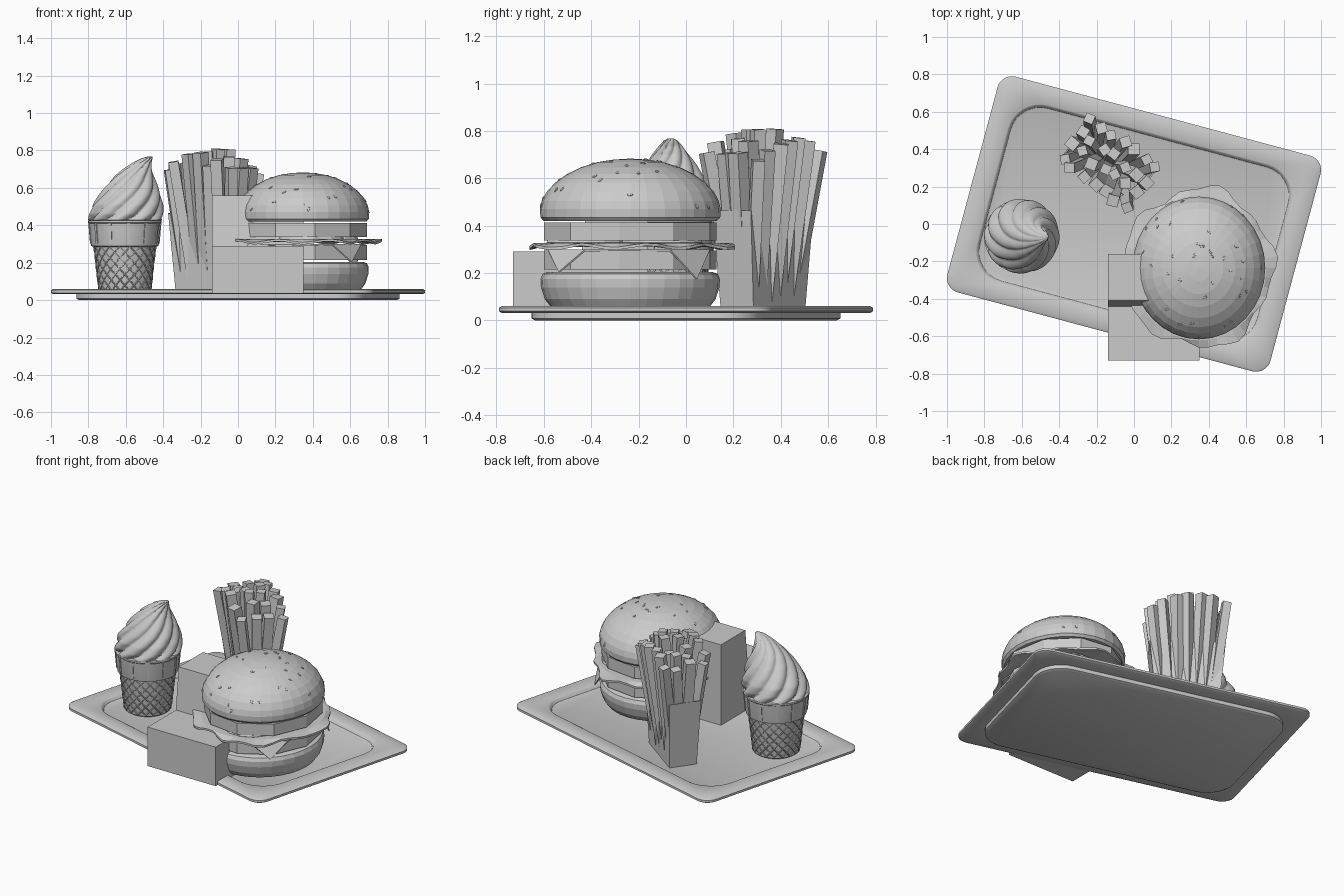
import bpy, bmesh, math, random
from math import sin, cos, pi, radians
from mathutils import Matrix, Vector

if "Cube" in bpy.data.objects:
    bpy.data.objects.remove(bpy.data.objects["Cube"])

random.seed(4)


def make(name, bm, smooth=None):
    bmesh.ops.recalc_face_normals(bm, faces=bm.faces)
    me = bpy.data.meshes.new(name)
    bm.to_mesh(me)
    bm.free()
    ob = bpy.data.objects.new(name, me)
    bpy.context.collection.objects.link(ob)
    if smooth:
        bpy.ops.object.select_all(action='DESELECT')
        ob.select_set(True)
        bpy.context.view_layer.objects.active = ob
        bpy.ops.object.shade_smooth_by_angle(angle=radians(smooth))
    return ob


def loft(name, rings, smooth=None):
    """Skin a stack of equal-length closed rings and cap both ends."""
    bm = bmesh.new()
    vs = [[bm.verts.new(p) for p in r] for r in rings]
    n = len(vs[0])
    for a, b in zip(vs, vs[1:]):
        for i in range(n):
            j = (i + 1) % n
            bm.faces.new((a[i], a[j], b[j], b[i]))
    bm.faces.new(vs[0])
    bm.faces.new(vs[-1])
    return make(name, bm, smooth)


def ring(c, rx, ry, z, n, phase=0.0):
    return [(c[0] + rx * cos(2 * pi * i / n + phase),
             c[1] + ry * sin(2 * pi * i / n + phase), z) for i in range(n)]


def lathe(name, c, profile, n, ky=1.0, phase=0.0, smooth=None):
    return loft(name, [ring(c, r, r * ky, z, n, phase) for r, z in profile], smooth)


def add_box(bm, matrix, size):
    bmesh.ops.create_cube(bm, size=1, matrix=matrix @ Matrix.Diagonal((*size, 1)))


# ---- tray: rounded rectangles, turned 15 degrees
def rounded(hx, hy, r, z, k=8):
    m = Matrix.Rotation(radians(-15), 3, 'Z')
    pts = []
    for q, (sx, sy) in enumerate(((1, 1), (-1, 1), (-1, -1), (1, -1))):
        for i in range(k + 1):
            a = (q + i / k) * pi / 2
            pts.append(m @ Vector((sx * (hx - r) + r * cos(a), sy * (hy - r) + r * sin(a), z)))
    return pts


loft("tray", [rounded(*p) for p in (
    (.785, .485, .155, 0), (.80, .50, .17, .008), (.80, .50, .17, .032),
    (.882, .585, .068, .032), (.894, .597, .08, .039), (.894, .597, .08, .053),
    (.882, .585, .068, .06), (.785, .495, .18, .06), (.778, .488, .173, .056),
    (.768, .478, .163, .04), (.758, .468, .153, .036))], 35)

# ---- burger
C = (.347, -.235)
KY = 1.075
lathe("bottom_bun", C, [(.27, .036), (.31, .055), (.335, .09), (.35, .14),
                        (.352, .175), (.343, .197), (.32, .205)], 32, KY)
for nm, z0, z1 in (("lower_patty", .215, .295), ("upper_patty", .338, .413)):
    lathe(nm, C, [(.345, z0), (.345, z1)], 10, KY, radians(-7))
top = [(.34, .42), (.353, .435), (.355, .47), (.347, .505), (.327, .545), (.295, .582),
       (.25, .617), (.195, .646), (.13, .668), (.065, .679), (.005, .683)]
lathe("top_bun", C, top, 32, KY)

# sesame seeds lying on the bun
bm = bmesh.new()
for k in range(38):
    t = random.uniform(2, 9)
    i = int(t)
    p, q = Vector(top[i]), Vector(top[i + 1])
    r, z = p.lerp(q, t - i)
    a = k * 2.4
    d = q - p
    normal = Vector((-d.y * -1 * cos(a), d.y * sin(a), -d.x)).normalized()
    m = (Matrix.Translation((C[0] + r * cos(a), C[1] + r * KY * sin(a), z))
         @ normal.to_track_quat('Z', 'Y').to_matrix().to_4x4()
         @ Matrix.Rotation(random.uniform(0, pi), 4, 'Z')
         @ Matrix.Diagonal((.014, .008, .005, 1)))
    bmesh.ops.create_icosphere(bm, subdivisions=1, radius=1, matrix=m)
make("sesame_seeds", bm)

# cheese slice with four folded corners
bm = bmesh.new()
outer, tips = [], []
for k in range(4):
    a = radians(43 + 90 * k)
    for s in (-1, 1):
        outer.append(bm.verts.new((C[0] + .36 * cos(a + s * .3),
                                   C[1] + .36 * KY * sin(a + s * .3), .299)))
    tips.append(bm.verts.new((C[0] + .385 * cos(a), C[1] + .385 * KY * sin(a),
                              (.175, .20, .19, .205)[k])))
bm.faces.new(outer)
for k in range(4):
    bm.faces.new((outer[2 * k], tips[k], outer[2 * k + 1]))
cheese = make("cheese_slice", bm)
cheese.modifiers.new("thickness", 'SOLIDIFY').thickness = .008

# frilly lettuce leaf
N = 48


def frill(f, dz):
    pts = []
    for i in range(N):
        a = 2 * pi * i / N
        r = .36 + f * (.035 + .02 * sin(5 * a + 1) + .012 * sin(11 * a))
        z = .319 + dz + f * (.009 * sin(9 * a) - .007)
        pts.append((C[0] + r * cos(a), C[1] + r * KY * sin(a), z))
    return pts


loft("lettuce", [frill(0, -.008), frill(1, -.006), frill(1, .006), frill(0, .008)])

# tomato slices
for k in range(3):
    a = radians(-75 + 120 * k)
    lathe("tomato_slice_%d" % (k + 1), (C[0] + .17 * cos(a), C[1] + .19 * sin(a)),
          [(.17, .318), (.175, .328), (.17, .338)], 14)

# ---- stepped carton beside the burger
bm = bmesh.new()
add_box(bm, Matrix.Translation((.105, -.585, .163)), (.49, .29, .254))
make("low_box", bm)
loft("tall_box", [[(-.14, y0, z), (.35, y0, z), (.35, -.16, z), (-.14, -.16, z)]
                  for y0, z in ((-.44, .036), (-.44, .29), (-.41, .56))])

# ---- fries: flared open carton and a bundle of sticks
F = Matrix.Translation((-.133, .325, 0)) @ Matrix.Rotation(radians(-36), 4, 'Z')


def rect(hu, hv, z, dip=0):
    pts = [(-hu, -hv, z), (0, -hv, z - dip), (hu, -hv, z), (hu, hv, z), (0, hv, z), (-hu, hv, z)]
    return [F @ Vector(p) for p in pts]


loft("fries_carton", [rect(.185, .085, .036), rect(.225, .10, .465, .04),
                      rect(.217, .092, .463, .04), rect(.182, .078, .06)])

bm = bmesh.new()
for i in range(7):
    for j in range(4):
        u, v = (i - 3) / 3, (j - 1.5) / 1.5
        base = F @ Vector((u * .145, v * .045, .08))
        tip = F @ Vector((u * .215 + random.uniform(-.015, .015),
                          v * .135 + random.uniform(-.015, .015),
                          .785 - .07 * u * u - .03 * v * v + random.uniform(-.05, .035)))
        d = tip - base
        m = (Matrix.Translation((base + tip) / 2) @ d.to_track_quat('Z', 'Y').to_matrix().to_4x4()
             @ Matrix.Rotation(random.uniform(0, pi), 4, 'Z'))
        w = random.uniform(.05, .062)
        add_box(bm, m, (w, w, d.length))
make("fries", bm)

# ---- ice cream cone
I = (-.605, -.065)
lathe("wafer_cone", I, [(.125, .036), (.138, .045), (.166, .285), (.18, .29), (.183, .305),
                        (.192, .41), (.197, .415), (.197, .425), (.17, .43)], 32, smooth=30)

# waffle lattice: crossing helical ridges
cu = bpy.data.curves.new("waffle_lattice", 'CURVE')
cu.dimensions = '3D'
cu.bevel_depth = .004
cu.bevel_resolution = 0
for k in range(18):
    for s in (-1, 1):
        sp = cu.splines.new('POLY')
        sp.points.add(12)
        for i, p in enumerate(sp.points):
            t = i / 12
            a = 2 * pi * k / 18 + s * t * 1.4
            r = .139 + .027 * t
            p.co = (I[0] + r * cos(a), I[1] + r * sin(a), .05 + .235 * t, 1)
bpy.context.collection.objects.link(bpy.data.objects.new("waffle_lattice", cu))

# raised ribs on the cone's collar
bm = bmesh.new()
for k in range(12):
    m = (Matrix.Translation((*I, .358)) @ Matrix.Rotation(2 * pi * k / 12 + .1, 4, 'Z')
         @ Matrix.Translation((.186, 0, 0)) @ Matrix.Rotation(.085, 4, 'Y'))
    add_box(bm, m, (.01, .016, .11))
make("collar_ribs", bm)

# twisted fluted swirl, leaning to +x at the tip
key = [(-.603, .16, .42), (-.602, .196, .428), (-.598, .196, .46), (-.59, .187, .51), (-.578, .165, .56),
       (-.568, .138, .61), (-.556, .106, .66), (-.538, .077, .70), (-.513, .05, .735),
       (-.487, .03, .758), (-.47, .012, .768)]
rings = []
STEPS = 6
for s in range((len(key) - 1) * STEPS + 1):
    i = min(s // STEPS, len(key) - 2)
    x, r, z = Vector(key[i]).lerp(Vector(key[i + 1]), s / STEPS - i)
    twist = 2.6 * s / (STEPS * (len(key) - 1))
    pts = []
    for k in range(108):
        a = 2 * pi * k / 108
        rr = r * (.88 + .14 * abs(cos(4.5 * (a - twist))) ** .8)
        pts.append((x + rr * cos(a), I[1] + rr * sin(a), z))
    rings.append(pts)
loft("ice_cream_swirl", rings, 50)
